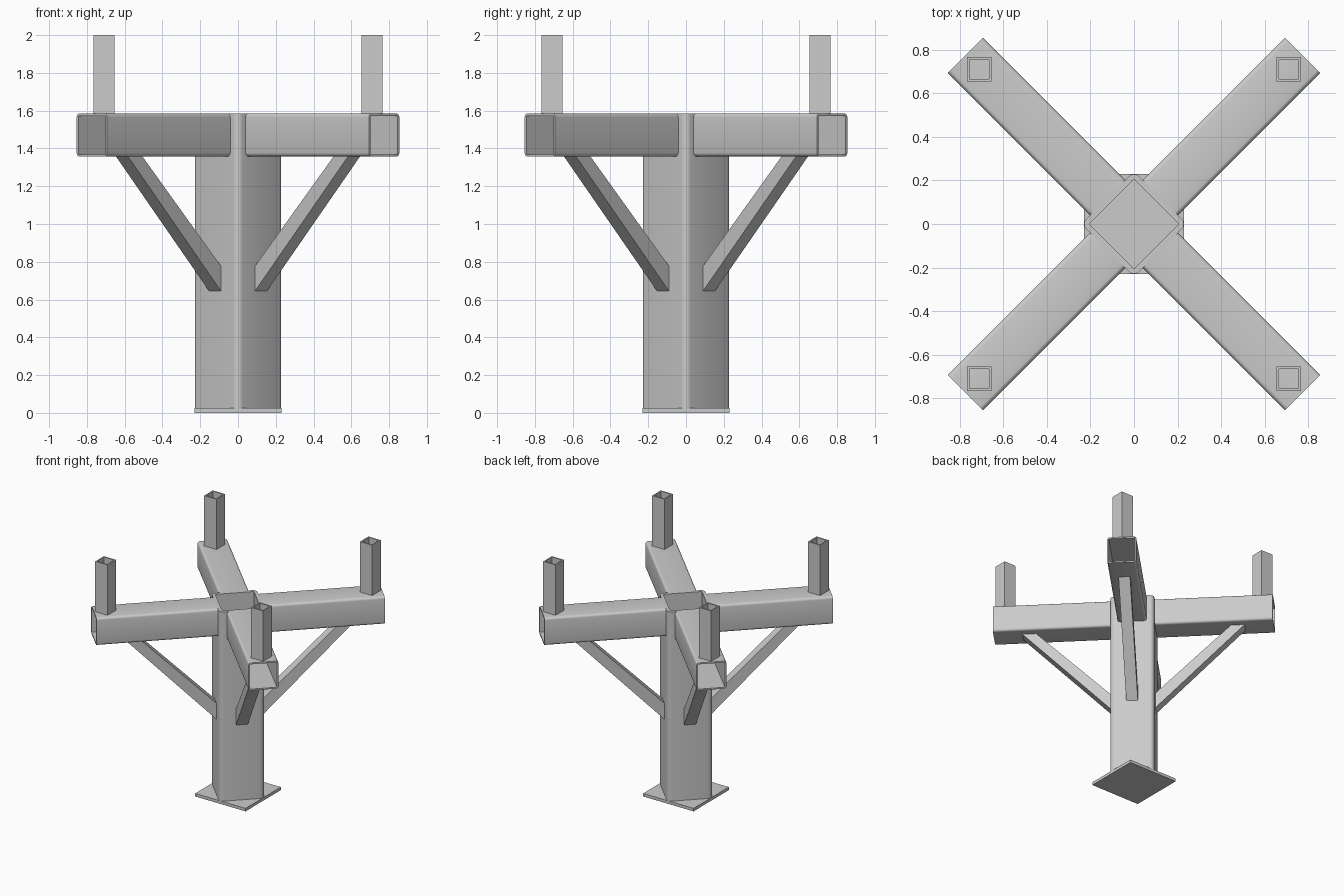
import bpy, bmesh, math
from mathutils import Matrix, Vector

cube = bpy.data.objects.get("Cube")
if cube:
    bpy.data.objects.remove(cube, do_unlink=True)

steel = bpy.data.materials.new("grey_steel")
steel.use_nodes = True
GREY = (0.6, 0.6, 0.6, 1)
steel.diffuse_color = GREY
steel.node_tree.nodes["Principled BSDF"].inputs["Base Color"].default_value = GREY

CORNERS = [(1, 1), (-1, 1), (-1, -1), (1, -1)]


def finish(name, bm, matrix):
    bmesh.ops.recalc_face_normals(bm, faces=bm.faces)
    mesh = bpy.data.meshes.new(name)
    bm.to_mesh(mesh)
    bm.free()
    mesh.materials.append(steel)
    obj = bpy.data.objects.new(name, mesh)
    obj.matrix_world = matrix
    bpy.context.collection.objects.link(obj)
    bpy.ops.object.select_all(action='DESELECT')
    obj.select_set(True)
    bpy.context.view_layer.objects.active = obj
    bpy.ops.object.shade_smooth_by_angle(angle=math.radians(30))
    return obj


def square_tube(name, half, wall, radius, low, high, matrix, segments=4):
    """Hollow square section along local z, rounded outside and sharp inside."""
    bm = bmesh.new()
    n = segments + 1 if radius else 1
    outline = []
    for c, (sx, sy) in enumerate(CORNERS):
        for k in range(n):
            a = math.radians(90) * (c + k / max(n - 1, 1))
            outline.append(((half - radius) * sx + radius * math.cos(a),
                            (half - radius) * sy + radius * math.sin(a)) if radius
                           else (half * sx, half * sy))
    hole = [((half - wall) * sx, (half - wall) * sy) for sx, sy in CORNERS]
    outer = [[bm.verts.new((x, y, z)) for x, y in outline] for z in (low, high)]
    inner = [[bm.verts.new((x, y, z)) for x, y in hole] for z in (low, high)]
    for ring in (outer, inner):
        count = len(ring[0])
        for i in range(count):
            j = (i + 1) % count
            bm.faces.new((ring[0][i], ring[0][j], ring[1][j], ring[1][i]))
    # end rims between outer and inner outlines
    for o, h in zip(outer, inner):
        for i in range(len(o)):
            j = (i + 1) % len(o)
            a, b = h[i // n], h[j // n]
            bm.faces.new((o[i], o[j], b) if a == b else (o[i], o[j], b, a))
    return finish(name, bm, matrix)


def prism(name, profile, half_width, matrix):
    """Solid profile in local xz, extruded symmetrically along local y."""
    bm = bmesh.new()
    face = bm.faces.new([bm.verts.new((x, -half_width, z)) for x, z in profile])
    new = bmesh.ops.extrude_face_region(bm, geom=[face])["geom"]
    bmesh.ops.translate(bm, vec=Vector((0, 2 * half_width, 0)),
                        verts=[v for v in new if isinstance(v, bmesh.types.BMVert)])
    return finish(name, bm, matrix)


COLUMN, ARM, ARM_TOP, ARM_MID = 0.172, 0.114, 1.585, 1.471
ARM_LOW = ARM_TOP - 2 * ARM

# base plate and central column
prism("base_plate", [(-0.23, 0), (0.23, 0), (0.23, 0.025), (-0.23, 0.025)],
      0.23, Matrix())
square_tube("column", COLUMN, 0.026, 0.035, 0.025, ARM_TOP,
            Matrix.Rotation(math.radians(45), 4, 'Z'))

# four diagonal arms, each with a brace and an upright post
sides = ["back_left", "back_right", "front_right", "front_left"]
for i, (side, (sx, sy)) in enumerate(zip(sides, CORNERS)):
    turn = Matrix.Rotation(math.radians(45 + 90 * i), 4, 'Z')
    along = Matrix.Rotation(math.radians(90), 4, 'Y')
    square_tube(side + "_arm", ARM, 0.012, 0.02, COLUMN, 1.094,
                turn @ Matrix.Translation((0, 0, ARM_MID)) @ along)
    prism(side + "_brace", [(COLUMN, 0.645), (0.868, ARM_LOW),
                            (0.76, ARM_LOW), (COLUMN, 0.777)], 0.045, turn)
    square_tube(side + "_post", 0.056, 0.011, 0, ARM_TOP, 2.0,
                Matrix.Translation((0.71 * sx, 0.71 * sy, 0)))
